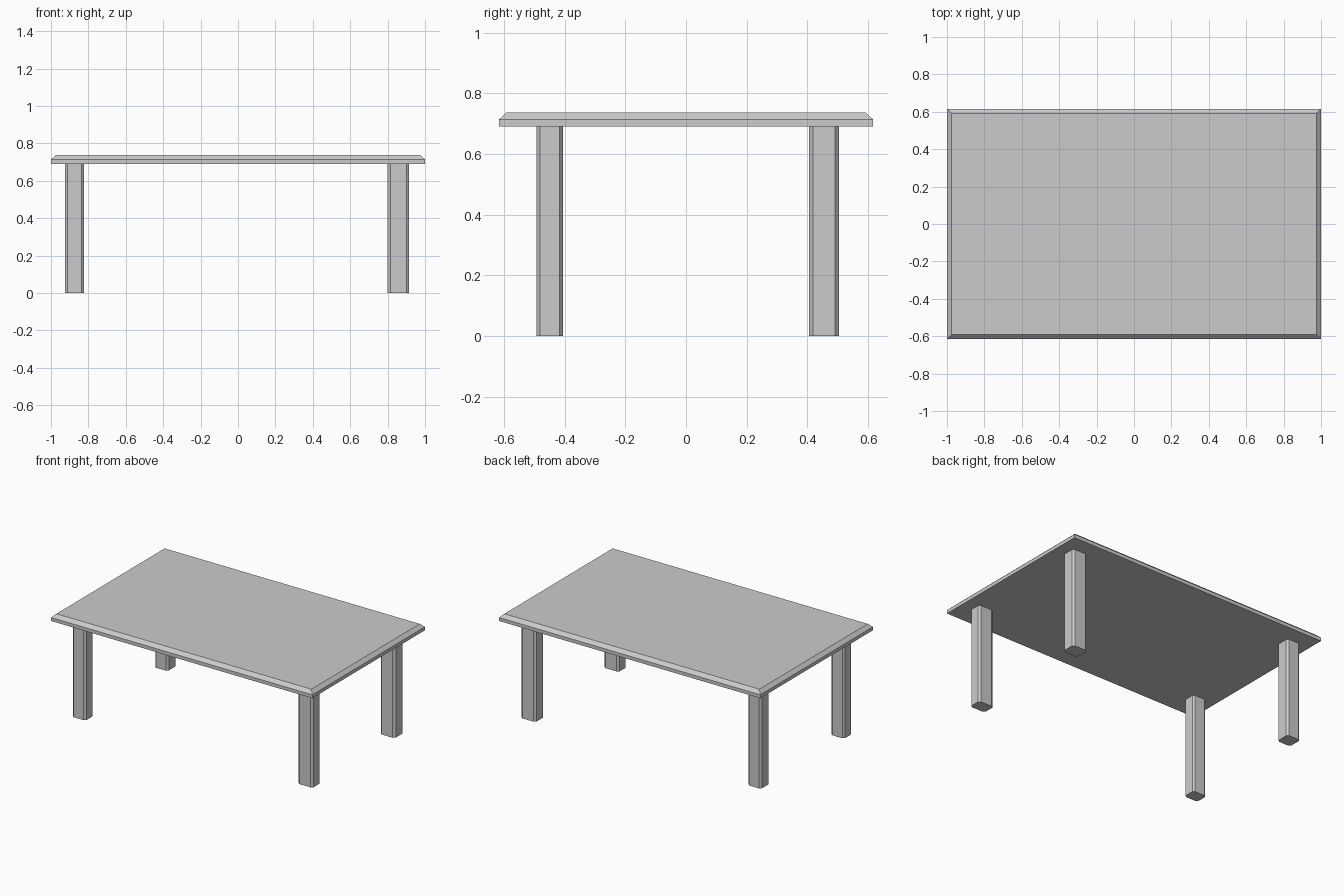
import bpy, bmesh

if "Cube" in bpy.data.objects:
    bpy.data.objects.remove(bpy.data.objects["Cube"])

UNDERSIDE = 0.69


def loft(name, rings):
    """Closed solid through stacked rings of equal point count."""
    bm = bmesh.new()
    loops = [[bm.verts.new(p) for p in ring] for ring in rings]
    n = len(loops[0])
    for a, b in zip(loops, loops[1:]):
        for i in range(n):
            j = (i + 1) % n
            bm.faces.new((a[i], a[j], b[j], b[i]))
    bm.faces.new(loops[0][::-1])
    bm.faces.new(loops[-1])
    mesh = bpy.data.meshes.new(name)
    bm.to_mesh(mesh)
    bm.free()
    obj = bpy.data.objects.new(name, mesh)
    bpy.context.collection.objects.link(obj)
    return obj


def rect(hx, hy, z):
    return [(-hx, -hy, z), (hx, -hy, z), (hx, hy, z), (-hx, hy, z)]


def chamfered_rect(x0, x1, y0, y1, z):
    cx, cy = 0.13 * (x1 - x0), 0.135 * (y1 - y0)
    return [(x0 + cx, y0, z), (x1 - cx, y0, z), (x1, y0 + cy, z), (x1, y1 - cy, z),
            (x1 - cx, y1, z), (x0 + cx, y1, z), (x0, y1 - cy, z), (x0, y0 + cy, z)]


# Table top with bevelled upper rim
loft("table_top", [rect(1.0, 0.616, UNDERSIDE),
                   rect(1.0, 0.616, 0.714),
                   rect(0.976, 0.592, 0.737)])

# Four legs with chamfered corners, slightly unequal in section
spans_x = {"left": (-0.926, -0.823), "right": (0.80, 0.915)}
spans_y = {"front": (-0.493, -0.405), "back": (0.405, 0.504)}
for side, (x0, x1) in spans_x.items():
    for end, (y0, y1) in spans_y.items():
        loft(f"{end}_{side}_leg",
             [chamfered_rect(x0, x1, y0, y1, z) for z in (0.0, UNDERSIDE)])
